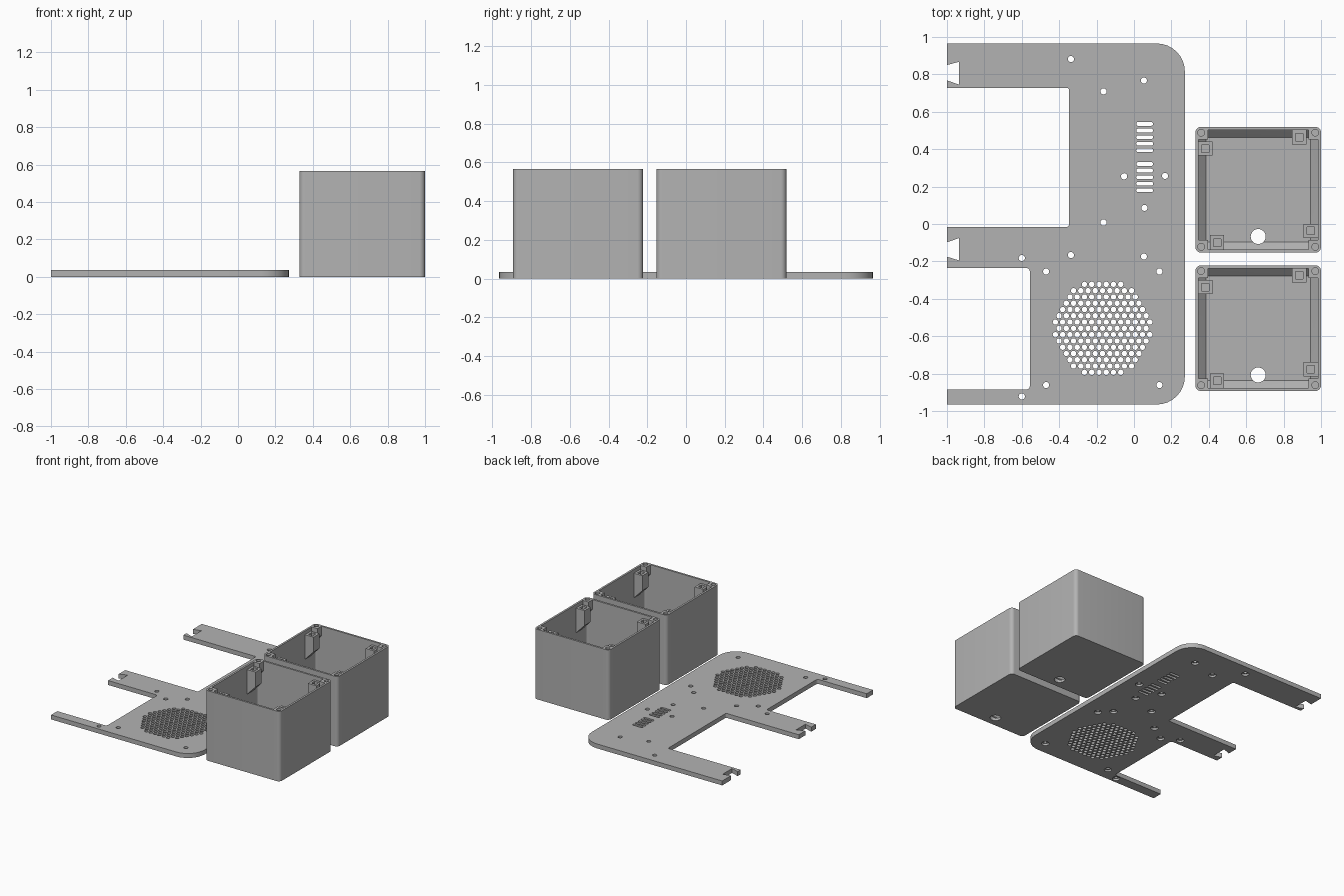
import bpy, bmesh, math
from mathutils import Vector

if "Cube" in bpy.data.objects:
    bpy.data.objects.remove(bpy.data.objects["Cube"])

grey = bpy.data.materials.new("plain grey")
grey.diffuse_color = (0.45, 0.45, 0.45, 1)
grey.use_nodes = True
grey.node_tree.nodes["Principled BSDF"].inputs["Base Color"].default_value = grey.diffuse_color


def rounded(corners, seg=8):
    """Closed outline from (x, y, radius) corners."""
    pts, n = [], len(corners)
    for i, (x, y, r) in enumerate(corners):
        p = Vector((x, y))
        if r == 0:
            pts.append(p)
            continue
        a = (Vector(corners[i - 1][:2]) - p).normalized() * r
        b = (Vector(corners[(i + 1) % n][:2]) - p).normalized() * r
        for k in range(seg + 1):
            t = k / seg * math.pi / 2
            pts.append(p + a * (1 - math.sin(t)) + b * (1 - math.cos(t)))
    return pts


def rect(x0, y0, x1, y1, r=0):
    return rounded([(x0, y0, r), (x1, y0, r), (x1, y1, r), (x0, y1, r)])


def circle(x, y, r, n=24):
    return [Vector((x + r * math.cos(2 * math.pi * i / n),
                    y + r * math.sin(2 * math.pi * i / n))) for i in range(n)]


def add_loft(bm, rings):
    """Skin a stack of (outline, z) rings and cap both ends."""
    loops = [[bm.verts.new((p.x, p.y, z)) for p in o] for o, z in rings]
    n = len(loops[0])
    for lo, hi in zip(loops, loops[1:]):
        for i in range(n):
            j = (i + 1) % n
            bm.faces.new((lo[i], lo[j], hi[j], hi[i]))
    bm.faces.new(loops[0][::-1])
    bm.faces.new(loops[-1])


def make(name, lofts):
    bm = bmesh.new()
    for rings in lofts:
        add_loft(bm, rings)
    bmesh.ops.recalc_face_normals(bm, faces=bm.faces)
    me = bpy.data.meshes.new(name)
    bm.to_mesh(me)
    bm.free()
    ob = bpy.data.objects.new(name, me)
    bpy.context.collection.objects.link(ob)
    me.materials.append(grey)
    return ob


def activate(ob):
    bpy.ops.object.select_all(action='DESELECT')
    ob.select_set(True)
    bpy.context.view_layer.objects.active = ob


def combine(ob, other, op):
    activate(ob)
    m = ob.modifiers.new("combine", 'BOOLEAN')
    m.operation, m.object, m.solver = op, other, 'EXACT'
    bpy.ops.object.modifier_apply(modifier=m.name)
    bpy.data.objects.remove(other)


def smooth(ob):
    activate(ob)
    bpy.ops.object.shade_smooth_by_angle(angle=math.radians(30))


# ---- flat panel: outline with three arms and dovetail notches
T = 0.036
outline = rounded([
    (-1, 0.965, 0), (0.272, 0.965, 0.15), (0.272, -0.965, 0.15), (-1, -0.965, 0),
    (-1, -0.885, 0), (-0.557, -0.885, 0.02), (-0.557, -0.235, 0.02), (-1, -0.235, 0),
    (-1, -0.175, 0), (-0.935, -0.195, 0), (-0.935, -0.075, 0), (-1, -0.098, 0),
    (-1, -0.015, 0), (-0.348, -0.015, 0.01), (-0.348, 0.728, 0.01), (-1, 0.728, 0),
    (-1, 0.768, 0), (-0.935, 0.745, 0), (-0.935, 0.867, 0), (-1, 0.85, 0)])
screws = [(-0.337, 0.882), (-0.163, 0.709), (0.053, 0.767), (-0.053, 0.255),
          (0.166, 0.257), (0.056, 0.086), (-0.163, 0.008), (-0.337, -0.166),
          (0.053, -0.174), (-0.6, -0.182), (-0.6, -0.922), (-0.47, -0.254),
          (0.136, -0.254), (-0.47, -0.861), (0.136, -0.861)]
holes = [circle(x, y, 0.0165) for x, y in screws]

# round grille of small holes on a hexagonal grid
P = 0.0388
for row in range(-7, 8):
    for col in range(-7, 8):
        u, v = col + 0.5 * (row % 2), row * math.sqrt(3) / 2
        if math.hypot(u, v) < 6.6:
            holes.append(circle(-0.168 + u * P, -0.558 + v * P, 0.0145, 14))

# two groups of vent slots
for top in (0.535, 0.321):
    for k in range(5):
        y = top - k * 0.0353
        holes.append(rect(0.012, y - 0.01, 0.102, y + 0.01, 0.0095))

cu = bpy.data.curves.new("panel", 'CURVE')
cu.dimensions, cu.fill_mode, cu.extrude = '2D', 'BOTH', T / 2
for pts in [outline] + holes:
    s = cu.splines.new('POLY')
    s.points.add(len(pts) - 1)
    for q, p in zip(s.points, pts):
        q.co = (p.x, p.y, 0, 1)
    s.use_cyclic_u = True
panel = bpy.data.objects.new("panel", cu)
bpy.context.collection.objects.link(panel)
cu.materials.append(grey)
activate(panel)
bpy.ops.object.convert(target='MESH')
panel = bpy.context.view_layer.objects.active
bm = bmesh.new()
bm.from_mesh(panel.data)
bmesh.ops.translate(bm, verts=bm.verts, vec=(0, 0, T / 2))
bmesh.ops.remove_doubles(bm, verts=bm.verts, dist=1e-5)
bmesh.ops.recalc_face_normals(bm, faces=bm.faces)
bm.to_mesh(panel.data)
bm.free()

# screw head recesses on the underside
combine(panel, make("recess_cutter", [
    [(circle(x, y, 0.028), -0.02), (circle(x, y, 0.028), 0.016)] for x, y in screws]),
    'DIFFERENCE')
smooth(panel)

# ---- open boxes
H, W, WALL = 0.567, 0.336, 0.016


def square(half, r):
    return rect(-half, -half, half, half, r)


def spin(pts, k):
    c, s = round(math.cos(k * math.pi / 2)), round(math.sin(k * math.pi / 2))
    return [Vector((c * p.x - s * p.y, s * p.x + c * p.y)) for p in pts]


def make_box(name, cx, cy):
    inner = W - WALL
    box = make(name, [[(square(W, 0.03), 0), (square(W, 0.03), H)]])
    cavity = make("cavity_cutter", [[
        (square(inner - 0.04, 0.01), 0.02), (square(inner, 0.016), 0.06),
        (square(inner, 0.016), H + 0.05)]])
    combine(box, cavity, 'DIFFERENCE')

    # corner screw bosses, tapering into the corner
    o, i = W - 0.012, W - 0.068
    bosses = [[(spin(rect(o - 0.004, o - 0.004, o, o), k), H - 0.14),
               (spin(rect(i, i, o, o), k), H - 0.075),
               (spin(rect(i, i, o, o), k), H)] for k in range(4)]
    combine(box, make("bosses", bosses), 'UNION')

    # screw holes in the bosses and a cable hole in the floor
    c = W - 0.031
    cuts = [[(spin(circle(c, c, 0.018), k), H - 0.065),
             (spin(circle(c, c, 0.018), k), H + 0.02)] for k in range(4)]
    cuts.append([(circle(0, -0.25, 0.04, 32), -0.05), (circle(0, -0.25, 0.04, 32), 0.1)])
    combine(box, make("hole_cutter", cuts), 'DIFFERENCE')

    # four hanging sockets, one on each wall, with square pockets
    top, out = H - 0.03, inner + 0.004
    sockets = []
    for k in range(4):
        body = spin(rect(0.182, 0.243, 0.258, out), k)
        pocket = spin(rect(0.2, 0.262, 0.24, 0.302), k)
        sockets.append([(spin(rect(0.182, out - 0.004, 0.258, out), k), top - 0.2),
                        (body, top - 0.12), (body, top), (pocket, top),
                        (pocket, top - 0.09)])
    sock = make(name + "_sockets", sockets)
    for ob in (box, sock):
        ob.location = (cx, cy, 0)
    smooth(box)


make_box("back_box", 0.664, 0.183)
make_box("front_box", 0.664, -0.557)
